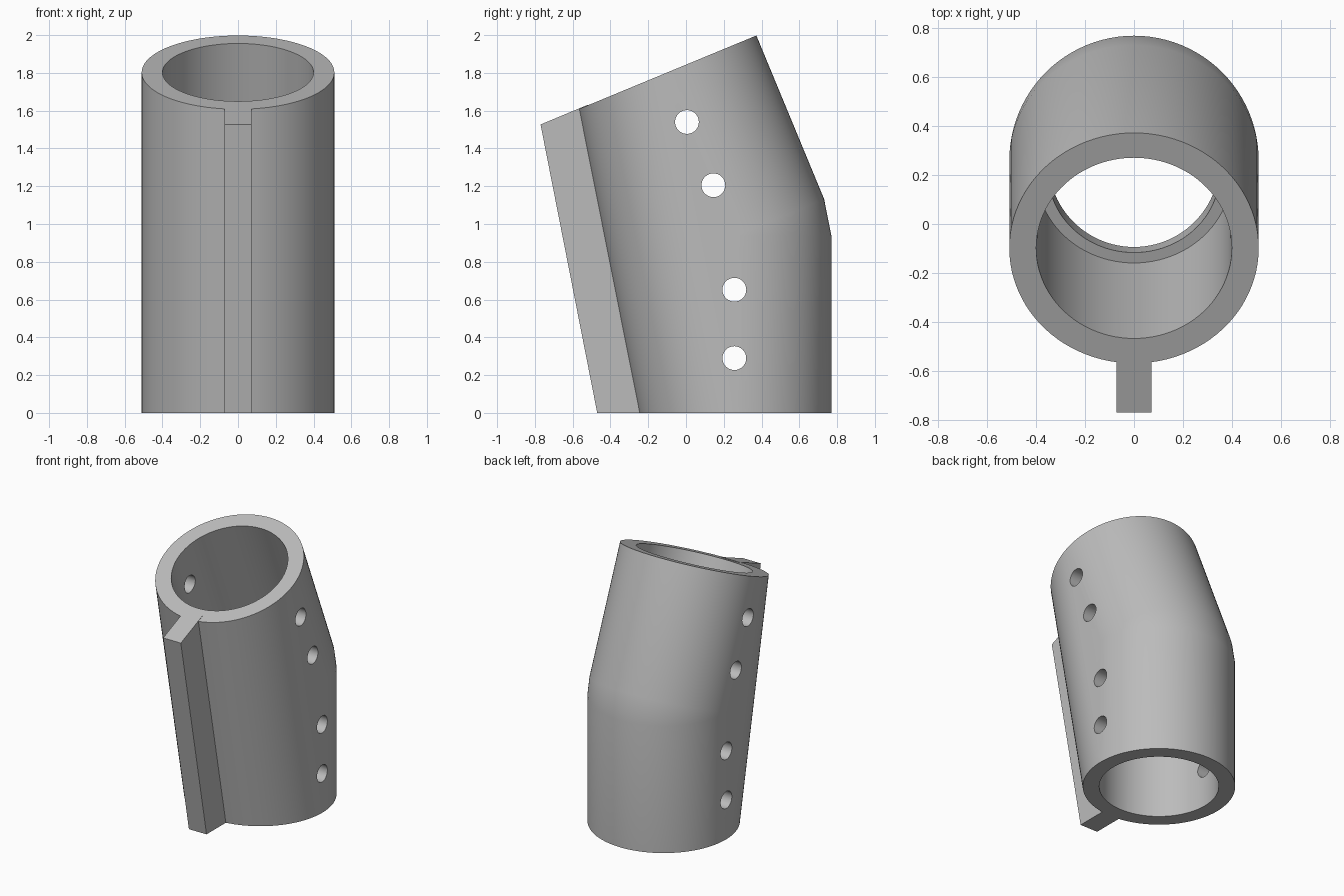
import bpy, bmesh, math
from mathutils import Matrix, Vector

old = bpy.data.objects.get("Cube")
if old:
    bpy.data.objects.remove(old, do_unlink=True)

TILT = math.radians(22.5)
LENGTH, OUTER, BORE, LIP = 0.937, 0.51, 0.40, 0.35
STOP = 0.13          # half length of the inner stop collar
BEND = Vector((0, 0.26, LENGTH))
LOWER = Matrix.Translation(BEND)
UPPER = LOWER @ Matrix.Rotation(TILT, 4, 'X')

grey = bpy.data.materials.new("plain grey")
grey.use_nodes = True
colour = (0.5, 0.5, 0.5, 1)
grey.diffuse_color = colour
grey.node_tree.nodes["Principled BSDF"].inputs["Base Color"].default_value = colour


def ring(matrix, radius, along, sides=96):
    """Circle of points around the local z axis, at a distance along it."""
    angles = [math.tau * i / sides for i in range(sides)]
    return [matrix @ Vector((radius * math.cos(a), radius * math.sin(a), along)) for a in angles]


def hull(name, points):
    """Convex solid around the points, with flat areas merged."""
    bm = bmesh.new()
    for p in points:
        bm.verts.new(p)
    out = bmesh.ops.convex_hull(bm, input=bm.verts[:])
    spare = {v for v in out["geom_interior"] + out["geom_unused"]
             if isinstance(v, bmesh.types.BMVert)}
    bmesh.ops.delete(bm, geom=list(spare), context='VERTS')
    bmesh.ops.dissolve_limit(bm, angle_limit=0.002, verts=bm.verts[:], edges=bm.edges[:])
    bmesh.ops.recalc_face_normals(bm, faces=bm.faces[:])
    mesh = bpy.data.meshes.new(name)
    bm.to_mesh(mesh)
    bm.free()
    mesh.materials.append(grey)
    obj = bpy.data.objects.new(name, mesh)
    bpy.context.collection.objects.link(obj)
    return obj


def combine(target, tool, operation):
    tool.hide_render = True
    mod = target.modifiers.new("combine", 'BOOLEAN')
    mod.operation, mod.solver, mod.object = operation, 'EXACT', tool
    bpy.context.view_layer.objects.active = target
    bpy.ops.object.modifier_apply(modifier=mod.name)
    bpy.data.objects.remove(tool, do_unlink=True)


# Bent sleeve: hull around a straight and a tilted cylinder
sleeve = hull("bent_sleeve", ring(LOWER, OUTER, -LENGTH) + ring(LOWER, OUTER, 0)
              + ring(UPPER, OUTER, 0) + ring(UPPER, OUTER, LENGTH))

# Front fin, running into the wall
profile = [(-0.47, 0), (-0.20, 0), (-0.52, 1.631), (-0.77, 1.527)]
fin = hull("front_fin", [Vector((x, y, z)) for x in (-0.072, 0.072) for y, z in profile])
combine(sleeve, fin, 'UNION')

# Sockets from both ends, and the narrower passage between them
combine(sleeve, hull("lower_socket", ring(LOWER, BORE, -LENGTH - 0.1) + ring(LOWER, BORE, -STOP)),
        'DIFFERENCE')
combine(sleeve, hull("upper_socket", ring(UPPER, BORE, STOP) + ring(UPPER, BORE, LENGTH + 0.1)),
        'DIFFERENCE')
combine(sleeve, hull("passage", ring(LOWER, LIP, -STOP - 0.02) + ring(LOWER, LIP, 0)
                     + ring(UPPER, LIP, 0) + ring(UPPER, LIP, STOP + 0.02)), 'DIFFERENCE')

# Screw holes through both side walls
for y, z in [(0.005, 1.54), (0.145, 1.205), (0.256, 0.652), (0.256, 0.29)]:
    across = Matrix.Translation((0, y, z)) @ Matrix.Rotation(math.pi / 2, 4, 'Y')
    combine(sleeve, hull("screw_hole", ring(across, 0.063, -0.7, 32) + ring(across, 0.063, 0.7, 32)),
            'DIFFERENCE')

# Smooth round walls with crisp rims
bpy.ops.object.select_all(action='DESELECT')
sleeve.select_set(True)
bpy.context.view_layer.objects.active = sleeve
bpy.ops.object.shade_smooth_by_angle(angle=math.radians(30))
